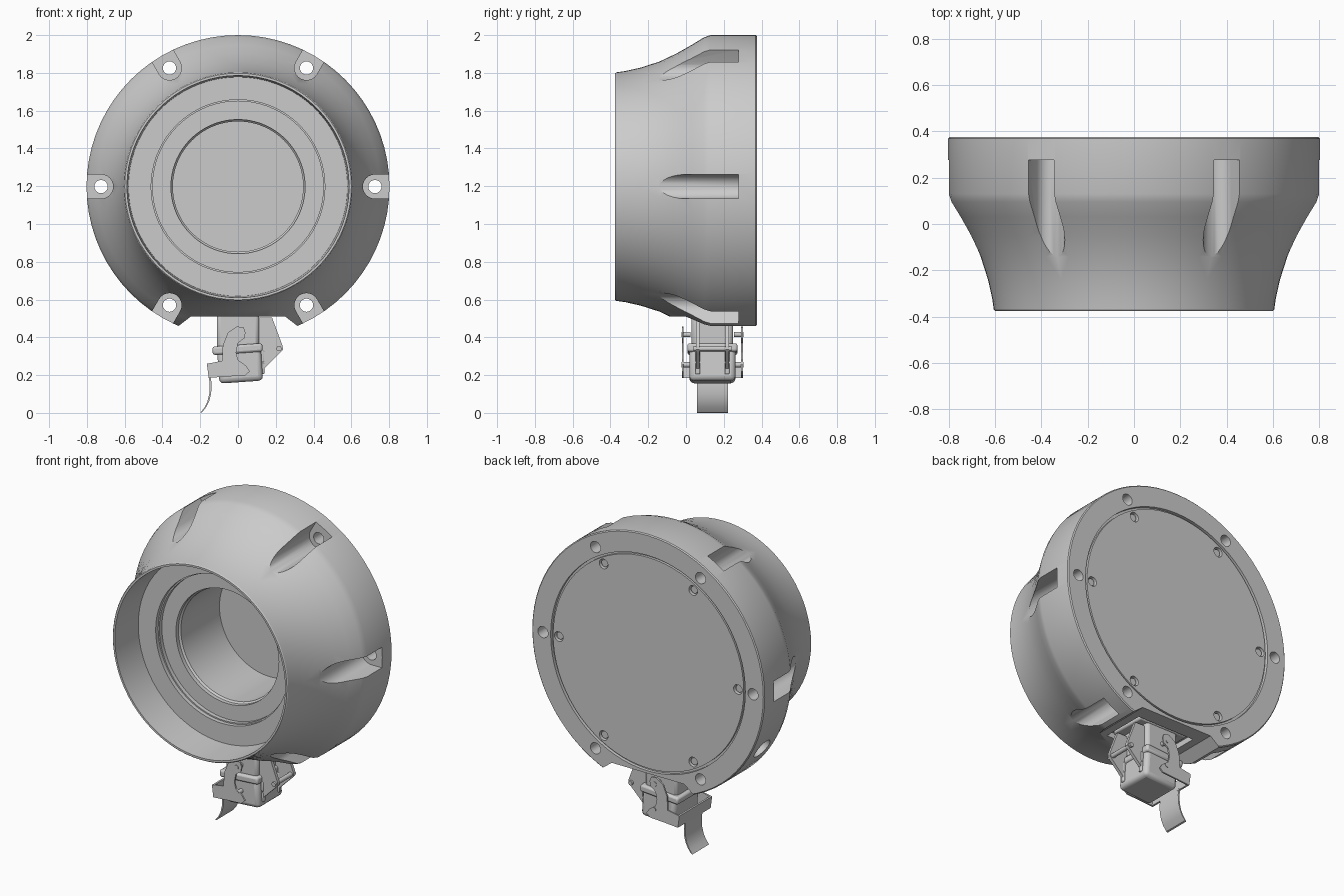
import bpy, bmesh, math
from mathutils import Matrix

if "Cube" in bpy.data.objects:
    bpy.data.objects.remove(bpy.data.objects["Cube"])

CZ = 1.198          # height of the round housing's axis
CY = 0.14           # depth centre of the connector


def finish(name, bm, bevel=0.0, segs=2):
    bmesh.ops.recalc_face_normals(bm, faces=bm.faces)
    me = bpy.data.meshes.new(name)
    bm.to_mesh(me)
    bm.free()
    ob = bpy.data.objects.new(name, me)
    bpy.context.collection.objects.link(ob)
    if bevel:
        m = ob.modifiers.new("bevel", "BEVEL")
        m.width, m.segments, m.limit_method = bevel, segs, "ANGLE"
    return ob


def smooth(ob):
    bpy.ops.object.select_all(action="DESELECT")
    ob.select_set(True)
    bpy.context.view_layer.objects.active = ob
    bpy.ops.object.shade_smooth_by_angle(angle=math.radians(30))


def prism(name, pts, y0, y1):
    """Outline in x,z extruded along y."""
    bm = bmesh.new()
    f = bm.faces.new([bm.verts.new((x, y0, z)) for x, z in pts])
    ext = bmesh.ops.extrude_face_region(bm, geom=[f])["geom"]
    bmesh.ops.translate(bm, vec=(0, y1 - y0, 0),
                        verts=[v for v in ext if isinstance(v, bmesh.types.BMVert)])
    return finish(name, bm)


def circle(x, z, r, n=20):
    return [(x + r * math.cos(2 * math.pi * i / n), z + r * math.sin(2 * math.pi * i / n))
            for i in range(n)]


def box(name, x, y, z, bevel=0.0, tilt=0.0, segs=2):
    bm = bmesh.new()
    bmesh.ops.create_cube(bm, size=1)
    size = [b - a for a, b in (x, y, z)]
    mid = [(a + b) / 2 for a, b in (x, y, z)]
    bmesh.ops.transform(bm, verts=bm.verts, matrix=Matrix.Translation(mid)
                        @ Matrix.Rotation(tilt, 4, "Y") @ Matrix.Diagonal((*size, 1)))
    return finish(name, bm, bevel, segs)


def cut(target, cutter):
    cutter.hide_render = True
    m = target.modifiers.new("cut", "BOOLEAN")
    m.object, m.operation, m.solver = cutter, "DIFFERENCE", "EXACT"
    bpy.context.view_layer.objects.active = target
    bpy.ops.object.modifier_apply(modifier=m.name)
    bpy.data.objects.remove(cutter)


# Round housing: (radius, y) profile from the back centre, round the outside, into the bore
profile = [(0, .371), (.658, .371), (.658, .355), (.672, .355), (.672, .375), (.796, .375),
           (.802, .369), (.802, .13), (.79, .095), (.75, .03), (.705, -.05), (.662, -.14),
           (.63, -.24), (.612, -.32), (.605, -.369), (.6, -.375), (.588, -.375),
           (.58, -.155), (.46, -.155), (.46, -.13), (.452, -.13), (.452, -.105),
           (.355, -.105), (.355, -.08), (.345, -.07), (.345, .31), (0, .31)]
bm = bmesh.new()
vs = [bm.verts.new((r, y, CZ)) for r, y in profile]
es = [bm.edges.new(p) for p in zip(vs, vs[1:])]
bmesh.ops.spin(bm, geom=vs + es, cent=(0, 0, CZ), axis=(0, 1, 0),
               angle=2 * math.pi, steps=72)
bmesh.ops.remove_doubles(bm, verts=bm.verts, dist=1e-4)
housing = finish("housing", bm)

# Six U-shaped bolt pockets, bolt holes and back plate screw recesses
for k in range(6):
    a = math.radians(60 * k)
    ca, sa = math.cos(a), math.sin(a)
    u = [(.725 + .064 * math.cos(t), .064 * math.sin(t))
         for t in (math.pi / 2 + math.pi * i / 12 for i in range(13))]
    u += [(1.0, -.064), (1.0, .064)]
    pocket = [(x * ca - z * sa, CZ + x * sa + z * ca) for x, z in u]
    cut(housing, prism("pocket_cutter", pocket, -.6, .277))
    cut(housing, prism("bolt_cutter", circle(.725 * ca, CZ + .725 * sa, .035), .2, .5))
    sx, sz = .618 * ca, CZ + .618 * sa
    cut(housing, prism("screw_cutter", circle(sx, sz, .03), .345, .5))
    smooth(prism("screw_head", circle(sx, sz, .022), .34, .36))

# Flat underside between the two lower lugs, with a shallow connector pocket
cut(housing, prism("flat_cutter", [(-.25, .51), (.25, .51), (.315, .46), (.36, .3), (-.36, .3),
                                   (-.315, .46)], -1, 1))
cut(housing, box("connector_pocket_cutter", (-.2, .2), (-.0, .28), (.4, .545)))

# Radial port in the lower left of the rim
bm = bmesh.new()
a = math.radians(210)
d = (math.cos(a), math.sin(a))
bmesh.ops.create_cone(bm, cap_ends=True, segments=24, radius1=.065, radius2=.065, depth=.3,
                      matrix=Matrix.Translation((.86 * d[0], .24, CZ + .86 * d[1]))
                      @ Matrix.Rotation(math.pi / 2 - a, 4, "Y"))
cut(housing, finish("port_cutter", bm))
smooth(housing)

# Connector body: base flange, upper shell, collar and slightly tilted lower cap
for part in (
    box("connector_flange", (-.17, .17), (.02, .26), (.52, .56), .01),
    box("connector_upper_shell", (-.112, .112), (CY - .11, CY + .11), (.33, .54), .02),
    box("connector_collar", (-.135, .13), (CY - .133, CY + .133), (.315, .36), .012, math.radians(-4)),
    box("connector_cap", (-.105, .127), (CY - .122, CY + .122), (.163, .34), .025, math.radians(-4), 3),
):
    smooth(part)

# Locking lever: hooked side plates, cross web and curved handle
hook = [(-.165, .26), (-.085, .275), (-.08, .36), (-.053, .425), (-.005, .458), (.03, .452),
        (.04, .425), (.034, .395), (0, .37), (-.01, .32), (0, .28), (.042, .25), (.063, .22),
        (.037, .198), (-.07, .192), (-.155, .185)]
hinge = [(.1, .505), (.18, .505), (.236, .355), (.238, .335), (.225, .32), (.13, .225), (.1, .225)]
for s, side in ((-1, "front"), (1, "back")):
    y = CY + s * .157
    prism("lever_plate_" + side, hook, y - .005, y + .005)
    y = CY + s * .078
    prism("hinge_plate_" + side, hinge, y - .01, y + .01)
    y = CY + s * .14
    for n, (x, z) in enumerate(((.005, .415), (.01, .255))):
        smooth(prism(f"lever_pin_{side}_{n}", circle(x, z, .014, 14), y - .025, y + .025))
    for z in (.3, .235):
        smooth(box("cap_rib_" + side, (.09, .14), (CY + s * .078 - .012, CY + s * .078 + .012),
                   (z - .03, z + .03), .005))
smooth(prism("hinge_pin", circle(.217, .34, .014, 14), CY - .1, CY + .1))
prism("lever_web", [(-.165, .26), (-.153, .26), (-.143, .185), (-.155, .185)], CY - .16, CY + .16)

bend = [(-.155, .2), (-.15, .15), (-.152, .1), (-.162, .06), (-.178, .028), (-.2, 0)]
ribbon = bend + [(x + .01, z + .003) for x, z in reversed(bend)]
smooth(prism("lever_handle", ribbon, CY - .082, CY + .082))
